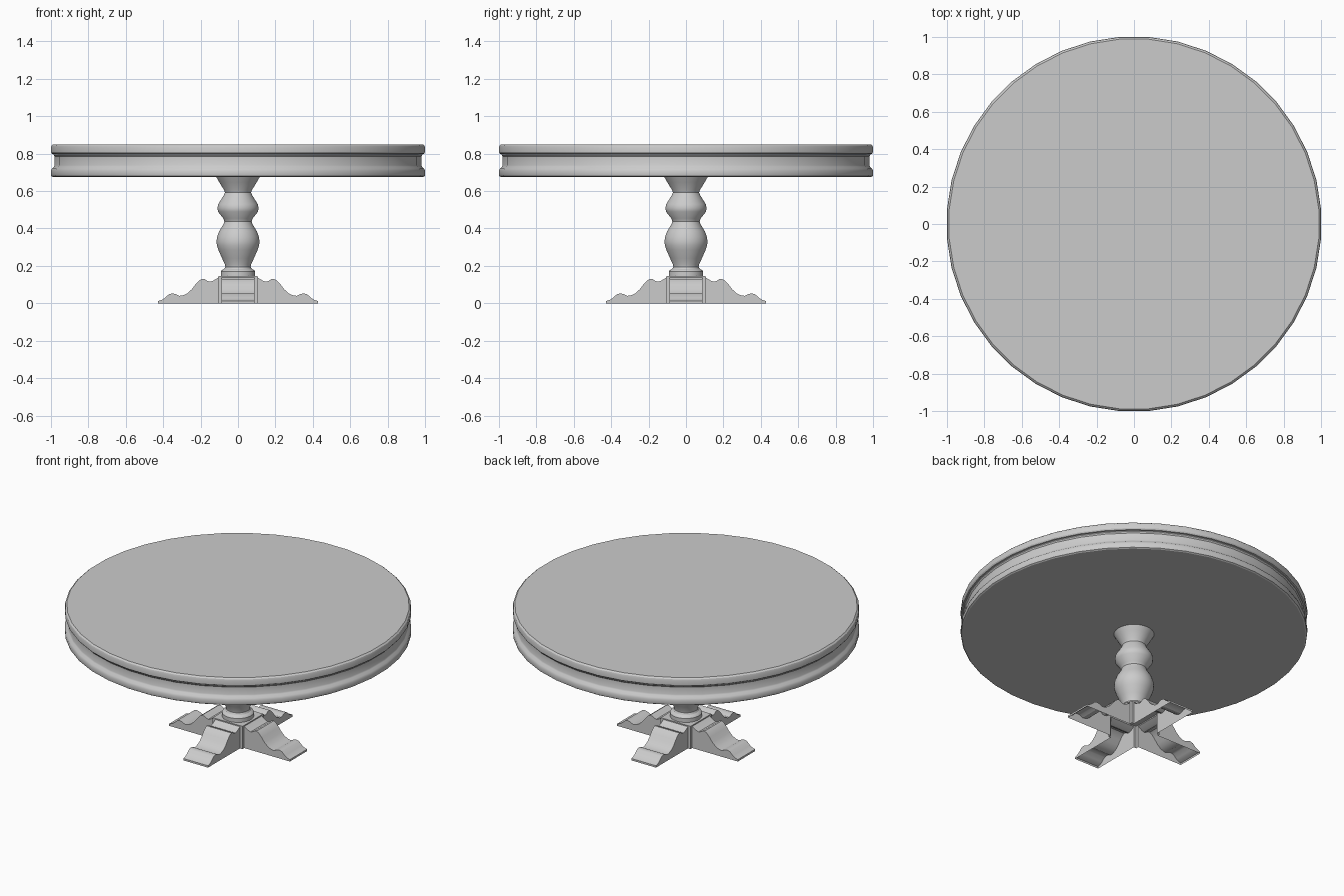
import bpy, bmesh
from math import cos, sin, pi, radians

if "Cube" in bpy.data.objects:
    bpy.data.objects.remove(bpy.data.objects["Cube"])


def finish(name, bm, angle=30):
    bmesh.ops.remove_doubles(bm, verts=bm.verts, dist=1e-5)
    mesh = bpy.data.meshes.new(name)
    bm.to_mesh(mesh)
    bm.free()
    obj = bpy.data.objects.new(name, mesh)
    bpy.context.collection.objects.link(obj)
    bpy.ops.object.select_all(action='DESELECT')
    obj.select_set(True)
    bpy.context.view_layer.objects.active = obj
    bpy.ops.object.shade_smooth_by_angle(angle=radians(angle))
    return obj


def lathe(name, profile, sides, cap_bottom=True, cap_top=True):
    """Revolve (radius, z) points, listed bottom to top; flats face the axes."""
    bm = bmesh.new()
    rings = []
    for r, z in profile:
        r /= cos(pi / sides)
        rings.append([bm.verts.new((r * cos((i + .5) * 2 * pi / sides),
                                    r * sin((i + .5) * 2 * pi / sides), z))
                      for i in range(sides)])
    for a, b in zip(rings, rings[1:]):
        for i in range(sides):
            j = (i + 1) % sides
            bm.faces.new((a[i], a[j], b[j], b[i]))
    if cap_bottom:
        bm.faces.new(rings[0][::-1])
    if cap_top:
        bm.faces.new(rings[-1])
    return finish(name, bm)


# Round top with moulded apron
lathe("table_top", [(.990, .675), (.998, .680), (1, .688), (1, .708), (.995, .720),
                    (.984, .730), (.980, .738), (.980, .785), (.986, .793),
                    (.986, .798), (.995, .800), (1, .808), (1, .832),
                    (.997, .842), (.988, .85)], 40)

# Turned pedestal
lathe("pedestal_column", [(.092, .145), (.092, .170), (.086, .178), (.074, .184),
                          (.068, .195), (.070, .207), (.085, .240), (.105, .285),
                          (.113, .310), (.115, .330), (.112, .355), (.101, .385),
                          (.078, .422), (.073, .438), (.078, .453), (.107, .490),
                          (.110, .510), (.106, .530), (.076, .578), (.070, .592),
                          (.074, .605), (.100, .647), (.116, .675)], 32, False, False)

# Four scrolled feet, hollow from below, as upper outlines (distance, height)
W, B, H = .087, .105, .145
outline = [(B, .138), (.135, .120), (.150, .115), (.165, .120), (.178, .129),
           (.192, .131), (.208, .122), (.228, .100), (.248, .074), (.270, .054),
           (.295, .042), (.315, .040), (.335, .050), (.352, .053), (.370, .048),
           (.392, .028), (.408, .018), (.427, .012)]
for k, name in enumerate(("right", "back", "left", "front")):
    c, s = round(cos(k * pi / 2)), round(sin(k * pi / 2))
    bm = bmesh.new()

    def vert(x, y, z):
        return bm.verts.new((c * x - s * y, s * x + c * y, z))

    rows = [[vert(x, -W, 0), vert(x, -W, z), vert(x, W, z), vert(x, W, 0)]
            for x, z in outline]
    for a, b in zip(rows, rows[1:]):
        for i in range(3):
            bm.faces.new((a[i], b[i], b[i + 1], a[i + 1]))
    bm.faces.new(rows[-1])
    finish(name + "_foot", bm)

# Central block: top plate and corner posts between the feet
bm = bmesh.new()
bm.faces.new([bm.verts.new((x * B, y * B, H))
              for x, y in ((-1, -1), (1, -1), (1, 1), (-1, 1))])
for k in range(4):
    c, s = round(cos(k * pi / 2)), round(sin(k * pi / 2))
    path = [(B, W), (B, B), (W, B)]
    lo, hi = [[bm.verts.new((c * x - s * y, s * x + c * y, z)) for x, y in path]
              for z in (0, H)]
    for i in range(2):
        bm.faces.new((lo[i], lo[i + 1], hi[i + 1], hi[i]))
    # narrow strip closing the step above each foot
    bm.faces.new([bm.verts.new((c * B - s * y, s * B + c * y, z))
                  for y, z in ((-W, .138), (W, .138), (W, H), (-W, H))])
finish("base_block", bm)
